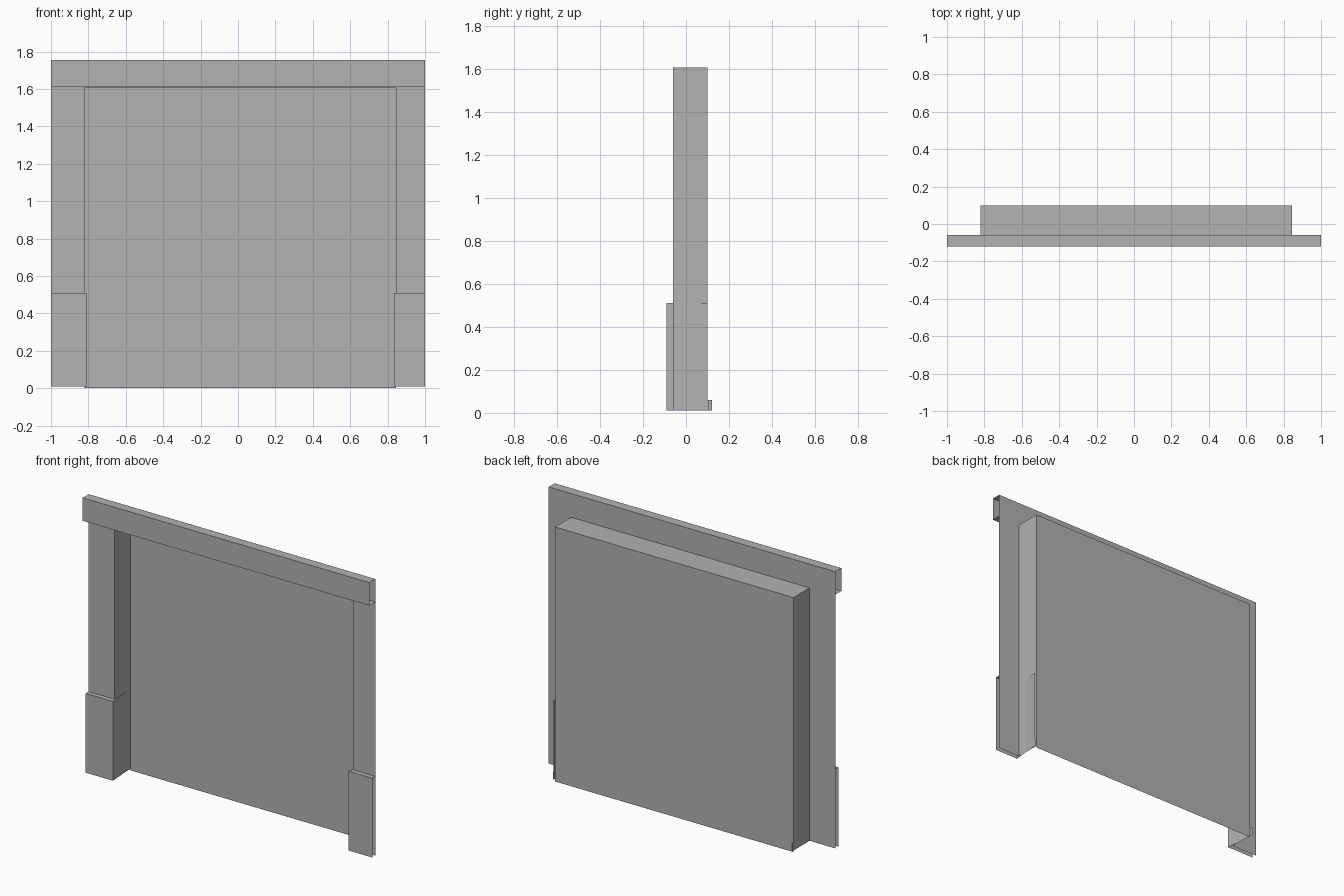
import bpy

cube = bpy.data.objects.get("Cube")
if cube:
    bpy.data.objects.remove(cube, do_unlink=True)

grey = bpy.data.materials.new("plain_grey")
grey.use_nodes = True
colour = (0.445, 0.445, 0.445, 1)
grey.diffuse_color = colour
grey.node_tree.nodes["Principled BSDF"].inputs["Base Color"].default_value = colour


def make(name, verts, faces):
    mesh = bpy.data.meshes.new(name)
    mesh.from_pydata(verts, [], faces)
    mesh.materials.append(grey)
    mesh.update()
    obj = bpy.data.objects.new(name, mesh)
    bpy.context.collection.objects.link(obj)
    return obj


def sweep(name, low, high):
    """Open sheet joining two matching rows of points."""
    n = len(low)
    faces = [(i, i + 1, n + i + 1, n + i) for i in range(n - 1)]
    return make(name, low + high, faces)


def upright(name, plan, z0, z1):
    """Vertical sheet standing on a path in plan."""
    return sweep(name, [(x, y, z0) for x, y in plan], [(x, y, z1) for x, y in plan])


# Main dimensions
LEFT, RIGHT = 0.845, -0.82
WALL, BACK, FRONT = -0.06, 0.10, -0.09
HEAD, TOP, FOOT, PLINTH = 1.605, 1.755, 0.01, 0.51

# Recessed panel, opening ceiling and wall above the opening
upright("door_panel", [(LEFT, BACK), (RIGHT, BACK)], 0, HEAD)
sweep("opening_head",
      [(RIGHT, BACK, HEAD), (RIGHT, WALL, HEAD), (RIGHT, WALL, TOP)],
      [(LEFT, BACK, HEAD), (LEFT, WALL, HEAD), (LEFT, WALL, TOP)])

# Lintel channel, open at both ends
section = [(WALL, 1.61), (-0.12, 1.61), (-0.12, TOP), (WALL, TOP)]
sweep("lintel", [(-1, y, z) for y, z in section], [(1, y, z) for y, z in section])

# Each side: pillar with reveal, splayed plinth cladding and foot strip
sides = [("left", 1, LEFT, 0.835, 0.855, 0.105, -0.01),
         ("right", -1, RIGHT, -0.81, -0.822, 0.12, 0.06)]
for side, end, jamb, inner, splay, strip_back, cross in sides:
    upright(side + "_pillar", [(end, WALL), (jamb, WALL)], FOOT, TOP)
    upright(side + "_reveal", [(jamb, WALL), (jamb, BACK)], FOOT, HEAD)
    upright(side + "_plinth", [(end, FRONT), (inner, FRONT), (splay, BACK)], FOOT, PLINTH)
    ledge = [(end, FRONT), (inner, FRONT), (jamb, cross), (jamb, WALL), (end, WALL)]
    make(side + "_plinth_ledge", [(x, y, PLINTH) for x, y in ledge], [(0, 1, 2, 3, 4)])
    upright(side + "_foot_strip", [(splay, BACK), (splay, strip_back)], FOOT, 0.06)
